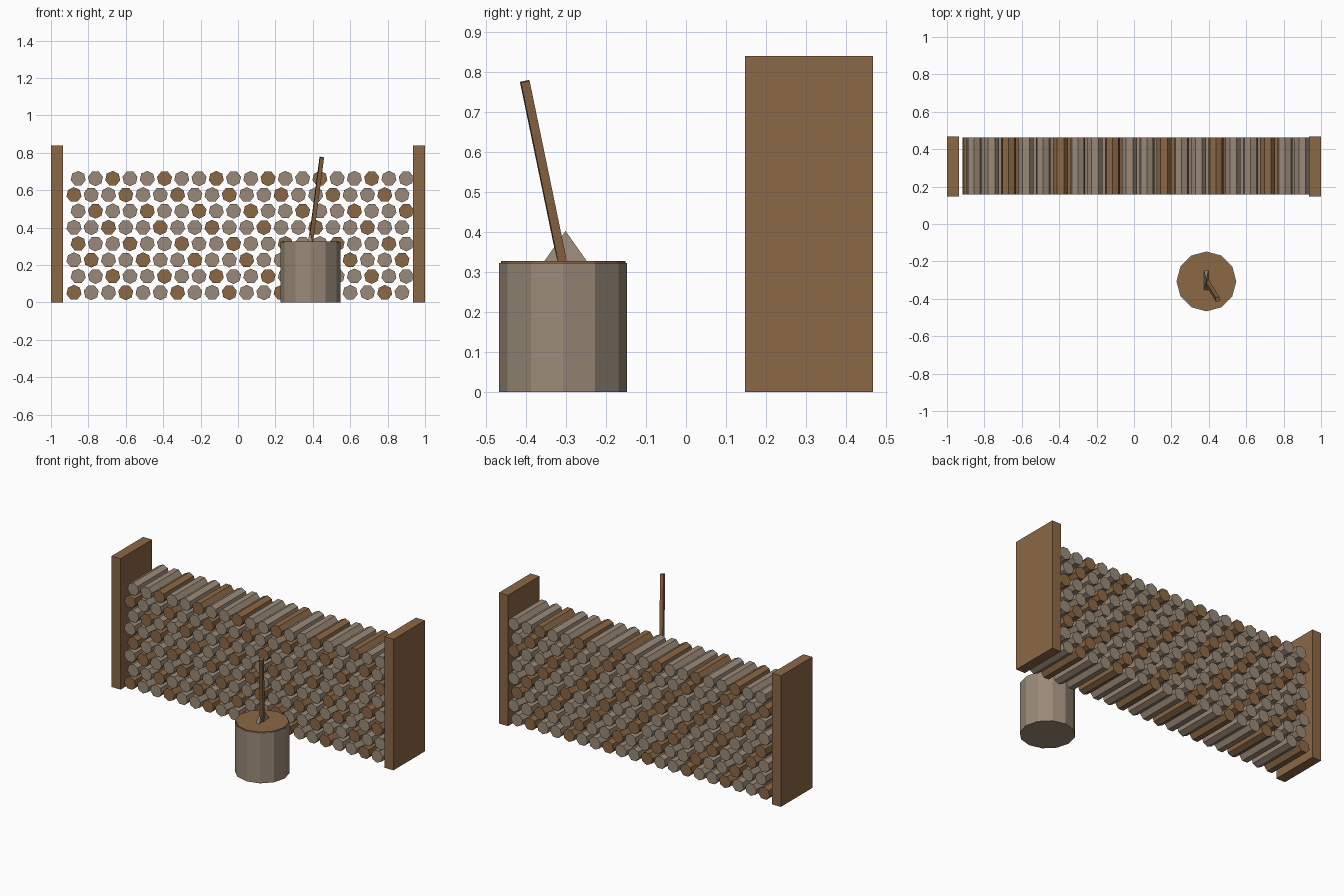
import bpy, math
from mathutils import Vector, Quaternion

if "Cube" in bpy.data.objects:
    bpy.data.objects.remove(bpy.data.objects["Cube"])


def material(name, rgb):
    m = bpy.data.materials.new(name)
    m.diffuse_color = (*rgb, 1)
    m.use_nodes = True
    m.node_tree.nodes["Principled BSDF"].inputs["Base Color"].default_value = m.diffuse_color
    return m


BARK = material("grey bark", (0.323, 0.254, 0.188))
WOOD = material("brown wood", (0.258, 0.138, 0.061))


def finish(name, mat):
    ob = bpy.context.object
    ob.name = name
    ob.data.materials.append(mat)
    return ob


def box(name, centre, size, mat):
    bpy.ops.mesh.primitive_cube_add(size=1, location=centre)
    ob = finish(name, mat)
    ob.scale = size
    return ob


def cylinder(name, sides, r, depth, centre, mat, rot=(0, 0, 0)):
    bpy.ops.mesh.primitive_cylinder_add(vertices=sides, radius=r, depth=depth,
                                        location=centre, rotation=rot)
    return finish(name, mat)


# End posts of the rack
for side, label in ((-1, "left"), (1, "right")):
    box(f"{label}_end_board", (side * 0.968, 0.307, 0.42), (0.064, 0.32, 0.84), WOOD)

# Stacked seven-sided logs, every third one brown, alternately turned half a facet
log_meshes = {}
for row in range(8):
    for i in range(20):
        x = -0.877 + 0.0225 * (row % 2) + 0.0923 * i
        z = 0.053 + 0.0871 * row
        brown = (row + i) % 3 == 0
        turn = math.pi / 7 * (i % 2)
        mat = WOOD if brown else BARK
        if brown not in log_meshes:
            ob = cylinder("log", 7, 0.041, 0.307, (x, 0.31, z), mat)
            log_meshes[brown] = ob.data
        else:
            ob = bpy.data.objects.new("log", log_meshes[brown])
            bpy.context.collection.objects.link(ob)
            ob.location = (x, 0.31, z)
        ob.name = f"log_{row}_{i}"
        ob.rotation_euler = (math.pi / 2, 0, 0)
        ob.rotation_euler.rotate_axis("Z", turn)

# Chopping block with a thin cut top
cylinder("chopping_block", 12, 0.16, 0.322, (0.387, -0.307, 0.161), BARK)
cylinder("block_cut_top", 12, 0.156, 0.007, (0.387, -0.307, 0.3235), WOOD)

# Axe head: thin wedge, wide at the block and narrowing to a point
bpy.ops.mesh.primitive_cone_add(vertices=4, radius1=math.sqrt(0.5), radius2=0, depth=1,
                                rotation=(0, 0, math.pi / 4))
bpy.ops.object.transform_apply(location=False, rotation=True, scale=False)
head = finish("axe_head", BARK)
head.scale = (0.023, 0.11, 0.078)
head.location = (0.386, -0.301, 0.363)

# Axe handle leaning forward and to the right
foot, tip = Vector((0.389, -0.309, 0.322)), Vector((0.448, -0.403, 0.776))
axis = tip - foot
handle = box("axe_handle", (foot + tip) / 2, (0.022, 0.022, axis.length), WOOD)
handle.rotation_mode = "QUATERNION"
handle.rotation_quaternion = (Vector((0, 0, 1)).rotation_difference(axis)
                              @ Quaternion((0, 0, 1), 0.12))
